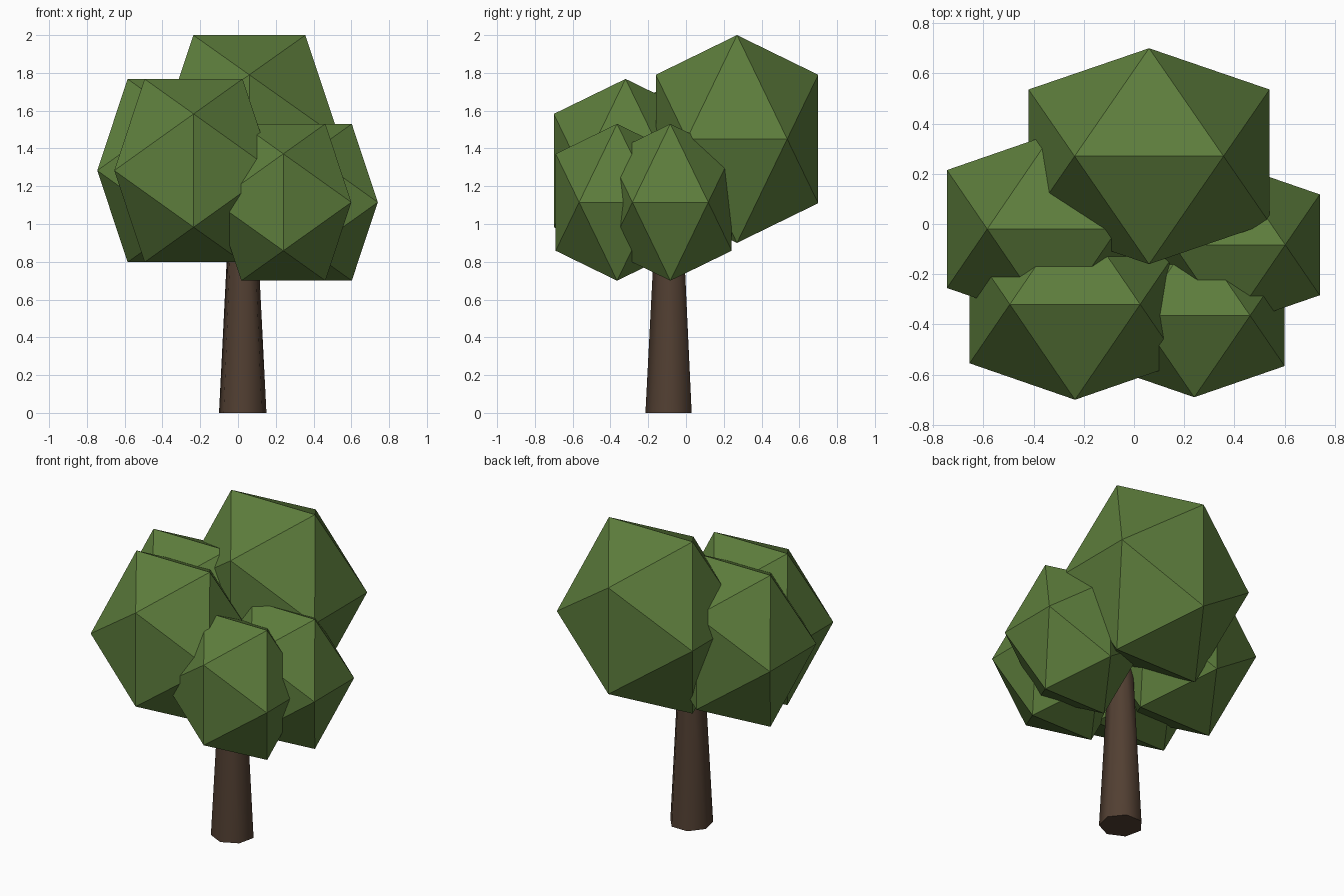
import bpy
import bmesh
import math
from itertools import product

if "Cube" in bpy.data.objects:
    bpy.data.objects.remove(bpy.data.objects["Cube"], do_unlink=True)


def make_material(name, colour):
    mat = bpy.data.materials.new(name)
    mat.use_nodes = True
    mat.diffuse_color = colour
    mat.node_tree.nodes["Principled BSDF"].inputs["Base Color"].default_value = colour
    return mat


leaf_green = make_material("leaf_green", (0.109, 0.205, 0.045, 1))
bark_brown = make_material("bark_brown", (0.084, 0.050, 0.032, 1))


def leaf_clump(name, centre, half):
    """Flat-shaded icosahedron from three crossed golden rectangles."""
    g = 2 / (1 + math.sqrt(5))
    bm = bmesh.new()
    for a, b in product((-1, 1), repeat=2):
        for corner in ((g * a, 0, b), (0, b, g * a), (b, g * a, 0)):
            bm.verts.new([c + h * k for c, h, k in zip(centre, half, corner)])
    bmesh.ops.convex_hull(bm, input=bm.verts)
    bmesh.ops.recalc_face_normals(bm, faces=bm.faces)
    mesh = bpy.data.meshes.new(name)
    bm.to_mesh(mesh)
    bm.free()
    mesh.materials.append(leaf_green)
    obj = bpy.data.objects.new(name, mesh)
    bpy.context.collection.objects.link(obj)


# Foliage: one large, two medium and two small clumps
medium = (0.42, 0.38, 0.485)
small = (0.36, 0.325, 0.415)
leaf_clump("crown_leaves", (0.06, 0.27, 1.45), (0.48, 0.43, 0.55))
leaf_clump("front_right_leaves", (-0.235, -0.32, 1.283), medium)
leaf_clump("side_right_leaves", (-0.325, -0.02, 1.283), medium)
leaf_clump("front_left_leaves", (0.24, -0.365, 1.115), small)
leaf_clump("side_left_leaves", (0.38, -0.083, 1.115), small)

# Trunk: tapered seven-sided post, smooth around its sides
height = 1.1
bpy.ops.mesh.primitive_cone_add(vertices=7, radius1=0.1288, radius2=0.072, depth=height,
                                location=(0.025, -0.086, height / 2),
                                rotation=(0, 0, math.pi))
trunk = bpy.context.object
trunk.name = "trunk"
trunk.data.materials.append(bark_brown)
bpy.ops.object.shade_smooth_by_angle(angle=math.radians(60))
